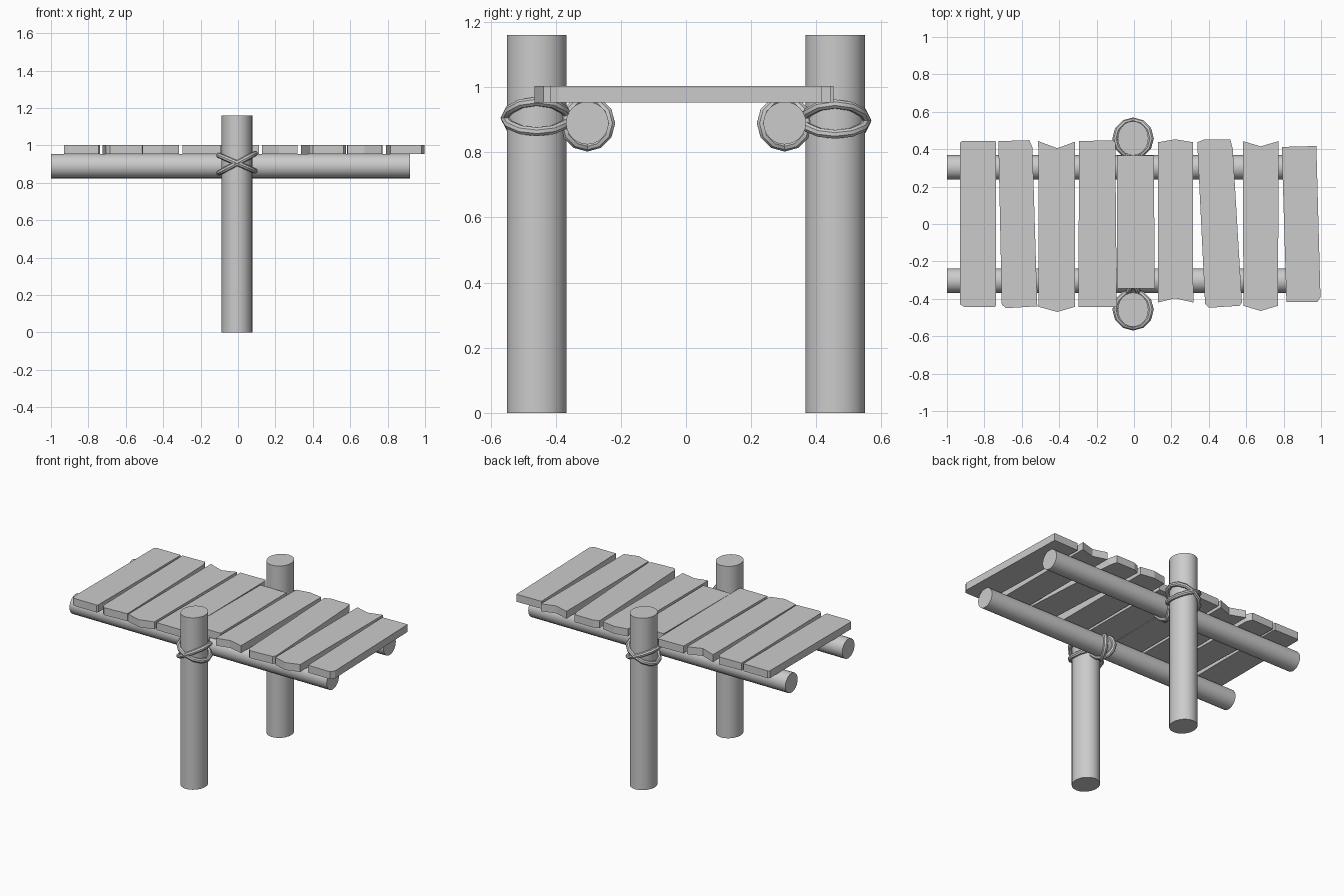
import bpy, bmesh, math
from mathutils import Vector

if "Cube" in bpy.data.objects:
    bpy.data.objects.remove(bpy.data.objects["Cube"])


def add_object(name, bm, smooth=True):
    bmesh.ops.recalc_face_normals(bm, faces=bm.faces)
    me = bpy.data.meshes.new(name)
    bm.to_mesh(me)
    bm.free()
    ob = bpy.data.objects.new(name, me)
    bpy.context.collection.objects.link(ob)
    bpy.ops.object.select_all(action='DESELECT')
    ob.select_set(True)
    bpy.context.view_layer.objects.active = ob
    if smooth:
        bpy.ops.object.shade_smooth_by_angle(angle=math.radians(40))
    return ob


def log(name, centre, scale, length, along_x=False):
    bpy.ops.mesh.primitive_cylinder_add(vertices=24, radius=1, depth=length, location=centre)
    ob = bpy.context.object
    ob.name = name
    ob.scale = (scale[0], scale[1], 1)
    if along_x:
        ob.rotation_euler = (0, math.pi / 2, 0)
    bpy.ops.object.transform_apply(location=False, rotation=True, scale=True)
    bpy.ops.object.shade_smooth_by_angle(angle=math.radians(40))


def rope_loop(name, path, r=0.0145, sides=8):
    # closed tube swept along a ring of points
    bm = bmesh.new()
    n = len(path)
    c = sum(path, Vector()) / n
    rings = []
    for i, p in enumerate(path):
        t = (path[(i + 1) % n] - path[i - 1]).normalized()
        u = (p - c)
        u = (u - t * u.dot(t)).normalized()
        v = t.cross(u)
        rings.append([bm.verts.new(p + r * (u * math.cos(a) + v * math.sin(a)))
                      for a in (2 * math.pi * k / sides for k in range(sides))])
    for i in range(n):
        a, b = rings[i], rings[(i + 1) % n]
        for k in range(sides):
            m = (k + 1) % sides
            bm.faces.new((a[k], b[k], b[m], a[m]))
    add_object(name, bm)


# planks, each an outline seen from above with rough sawn ends
planks = [
    [(-.92, .443), (-.74, .443), (-.737, .43), (-.737, -.435), (-.745, -.445), (-.905, -.445), (-.93, -.43), (-.93, .435)],
    [(-.725, .443), (-.56, .448), (-.543, .41), (-.517, -.44), (-.685, -.45), (-.707, -.43)],
    [(-.512, .443), (-.41, .405), (-.315, .44), (-.315, -.443), (-.41, -.47), (-.51, -.443)],
    [(-.293, .443), (-.11, .448), (-.1, .435), (-.092, -.443), (-.298, -.443)],
    [(-.09, .367), (.105, .367), (.112, -.345), (-.085, -.345), (-.092, -.335)],
    [(.128, .437), (.22, .453), (.315, .437), (.317, -.42), (.22, -.397), (.128, -.42)],
    [(.338, .437), (.378, .453), (.515, .453), (.528, .4), (.577, -.42), (.565, -.437), (.4, -.448), (.38, -.427)],
    [(.582, .443), (.677, .415), (.773, .443), (.77, -.437), (.677, -.465), (.585, -.437)],
    [(.79, .412), (.975, .417), (.997, -.39), (.98, -.417), (.815, -.417)],
]
for i, outline in enumerate(planks):
    bm = bmesh.new()
    base = bm.faces.new([bm.verts.new((x, y, .953)) for x, y in outline])
    ext = bmesh.ops.extrude_face_region(bm, geom=[base])
    bmesh.ops.translate(bm, vec=(0, 0, .05),
                        verts=[e for e in ext['geom'] if isinstance(e, bmesh.types.BMVert)])
    add_object(f"plank_{i + 1}", bm, smooth=False)

# front and back posts, rails and rope lashings
for side, s, z0 in (("front", -1, .905), ("back", 1, .897)):
    log(f"{side}_post", (-.005, s * .458, .58), (.082, .0915), 1.16)
    log(f"{side}_rail", (-.04, s * .303, .89), (.0655, .0655), 1.92, along_x=True)
    angles = [2 * math.pi * i / 12 for i in range(12)]
    # crossed loops round the post
    for j, k in enumerate((-.43, .53)):
        rope_loop(f"{side}_post_rope_{j + 1}",
                  [Vector((-.005 + .097 * math.cos(a), s * .458 + .097 * math.sin(a),
                           z0 + k * .097 * math.cos(a))) for a in angles])
    # crossed loops round the rail
    for j, k in enumerate((-.45, .45)):
        rope_loop(f"{side}_rail_rope_{j + 1}",
                  [Vector((-.005 + k * .072 * math.cos(a), s * .303 + .072 * math.cos(a),
                           .889 + .072 * math.sin(a))) for a in angles])
